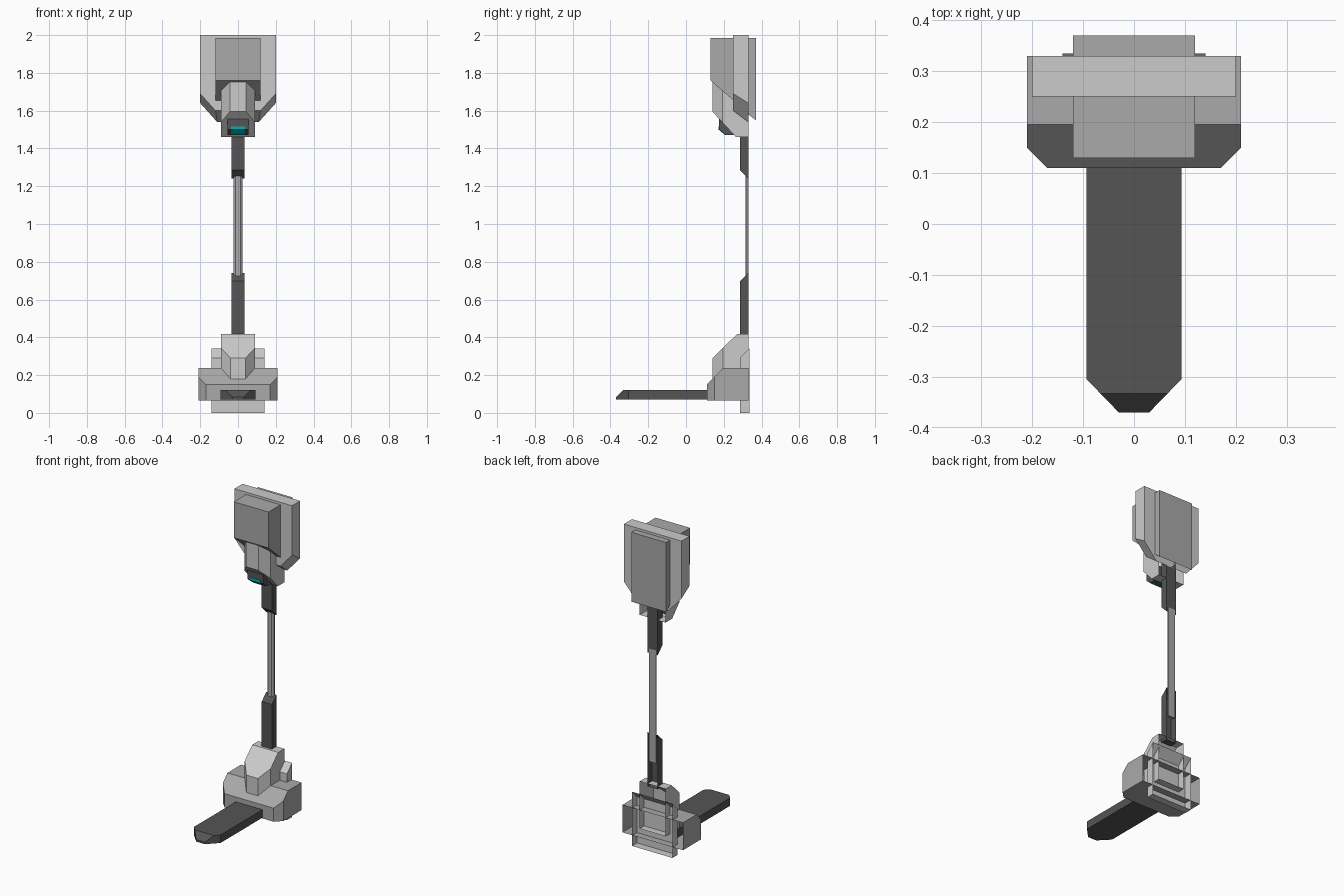
import bpy, bmesh
from mathutils import Vector

if "Cube" in bpy.data.objects:
    bpy.data.objects.remove(bpy.data.objects["Cube"])


def material(name, color):
    m = bpy.data.materials.new(name)
    m.diffuse_color = (*color, 1)
    m.use_nodes = True
    m.node_tree.nodes["Principled BSDF"].inputs["Base Color"].default_value = m.diffuse_color
    return m


DARK = material("dark_grey", (0.09, 0.09, 0.09))
MID = material("mid_grey", (0.4, 0.4, 0.4))
TEAL = material("teal", (0.0, 0.45, 0.47))


def plan(half, front, back, cx=0.0, cy=0.0):
    """Outline seen from above, with optional chamfers on the front corners."""
    right = [(half, back), (half, front + cy)]
    if cx:
        right.append((half - cx, front))
    return right + [(-x, y) for x, y in reversed(right)]


def part(name, outline, z0, z1, cuts=(), open_back=False, mat=None):
    """Extrude an outline up, trim it with planes given by three points each."""
    bm = bmesh.new()
    base = bm.faces.new([bm.verts.new((x, y, z0)) for x, y in outline])
    ext = bmesh.ops.extrude_face_region(bm, geom=[base])["geom"]
    bmesh.ops.translate(bm, vec=(0, 0, z1 - z0),
                        verts=[v for v in ext if isinstance(v, bmesh.types.BMVert)])
    centre = sum((v.co for v in bm.verts), Vector()) / len(bm.verts)
    for a, b, c in cuts:
        a, b, c = Vector(a), Vector(b), Vector(c)
        n = (b - a).cross(c - a).normalized()
        if n.dot(centre - a) > 0:
            n = -n
        res = bmesh.ops.bisect_plane(bm, geom=bm.verts[:] + bm.edges[:] + bm.faces[:],
                                     plane_co=a, plane_no=n, clear_outer=True)
        rim = [e for e in res["geom_cut"] if isinstance(e, bmesh.types.BMEdge)]
        bmesh.ops.contextual_create(bm, geom=rim)
    bmesh.ops.recalc_face_normals(bm, faces=bm.faces[:])
    if open_back:
        bm.normal_update()
        bmesh.ops.delete(bm, geom=[f for f in bm.faces if f.normal.y > 0.99],
                         context='FACES_ONLY')
    me = bpy.data.meshes.new(name)
    bm.to_mesh(me)
    bm.free()
    if mat:
        me.materials.append(mat)
    ob = bpy.data.objects.new(name, me)
    bpy.context.collection.objects.link(ob)
    return ob


def slope(y0, z0, y1, z1):
    """Cut plane running straight across x through two side-view points."""
    return (0, y0, z0), (1, y0, z0), (0, y1, z1)


# Head: main plate with slanted lower corners
corners = [((s * .2, .25, 1.69), (s * .2, .33, 1.64), (s * .11, .25, 1.59)) for s in (1, -1)]
part("head_plate", plan(.2, .25, .33), 1.5, 2.0,
     corners + [slope(.25, 1.60, .33, 1.54)])

# Head: front box and back panel
part("head_front_box", plan(.12, .13, .25), 1.6, 1.985,
     [slope(.13, 1.76, .25, 1.655)], mat=MID)
part("head_back_panel", plan(.12, .33, .37), 1.5, 1.985,
     [slope(.33, 1.58, .37, 1.55)], mat=MID)

# Neck under the head
part("head_neck", plan(.09, .14, .33, .047, .053), 1.46, 1.78,
     [slope(.14, 1.595, .265, 1.46)], open_back=True)

# Lamp housing with a teal lens on its front and lower slope
part("lamp_housing", plan(.055, .175, .26), 1.472, 1.57,
     [slope(.175, 1.50, .21, 1.472)], mat=DARK)
part("lamp_lens", plan(.037, .172, .22), 1.47, 1.517,
     [slope(.172, 1.50, .208, 1.47)], mat=TEAL)

# Pole with the sleeves that hold it
part("upper_sleeve", plan(.035, .285, .33), 1.24, 1.58,
     [slope(.285, 1.285, .33, 1.24)], mat=DARK)
part("lower_sleeve", plan(.035, .285, .33), .40, .74,
     [slope(.285, .697, .33, .74)], open_back=True, mat=DARK)
part("pole", plan(.024, .315, .332, .012, .009), .56, 1.27, mat=MID)

# Base: wide block, centre pillar and rear cross plate, all open at the back
part("base_block", plan(.21, .11, .33, .04, .04), .065, .237,
     [slope(.11, .15, .195, .237)], open_back=True, mat=MID)
part("base_pillar", plan(.09, .14, .33, .05, .055), .12, .417,
     [slope(.14, .29, .27, .417)], open_back=True)
part("base_rear_plate", plan(.14, .285, .335), 0, .34,
     [slope(.285, .29, .335, .34)], open_back=True)

# Foot plank reaching forward, with a bevelled tip
part("foot_plank", plan(.093, -.37, .25, .063, .065), .07, .12,
     [slope(-.333, .12, -.37, .083)], mat=DARK)
